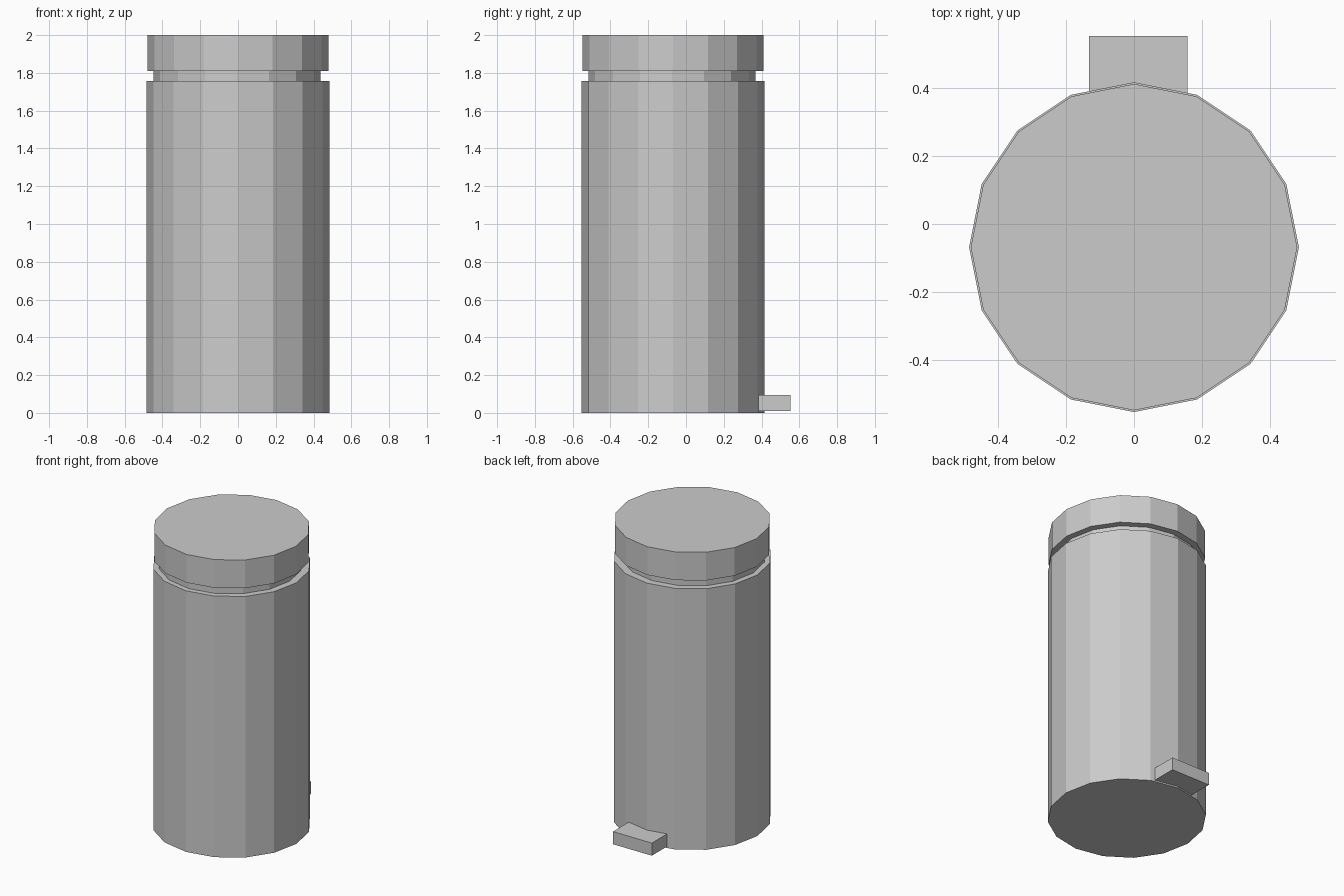
import bpy
import math

if "Cube" in bpy.data.objects:
    bpy.data.objects.remove(bpy.data.objects["Cube"])

SIDES = 16
CY = -0.068  # axis of the can; the pedal shifts it off centre


def drum(name, radius, z0, z1, x=0.0, y=CY):
    bpy.ops.mesh.primitive_cylinder_add(
        vertices=SIDES, radius=radius, depth=z1 - z0,
        location=(x, y, (z0 + z1) / 2))
    bpy.context.object.name = name


def box(name, lo, hi):
    bpy.ops.mesh.primitive_cube_add(
        size=1, location=[(a + b) / 2 for a, b in zip(lo, hi)])
    ob = bpy.context.object
    ob.name = name
    ob.scale = [b - a for a, b in zip(lo, hi)]
    bpy.ops.object.transform_apply(location=False, rotation=False, scale=True)


# Main can, recessed neck and lid
drum("can_body", 0.484, 0.0, 1.757)
drum("neck", 0.442, 1.74, 1.82, x=-0.005, y=-0.074)
drum("lid", 0.479, 1.81, 2.0)

# Foot pedal sticking out at the back
box("foot_pedal", (-0.132, 0.36, 0.01), (0.157, 0.552, 0.095))
